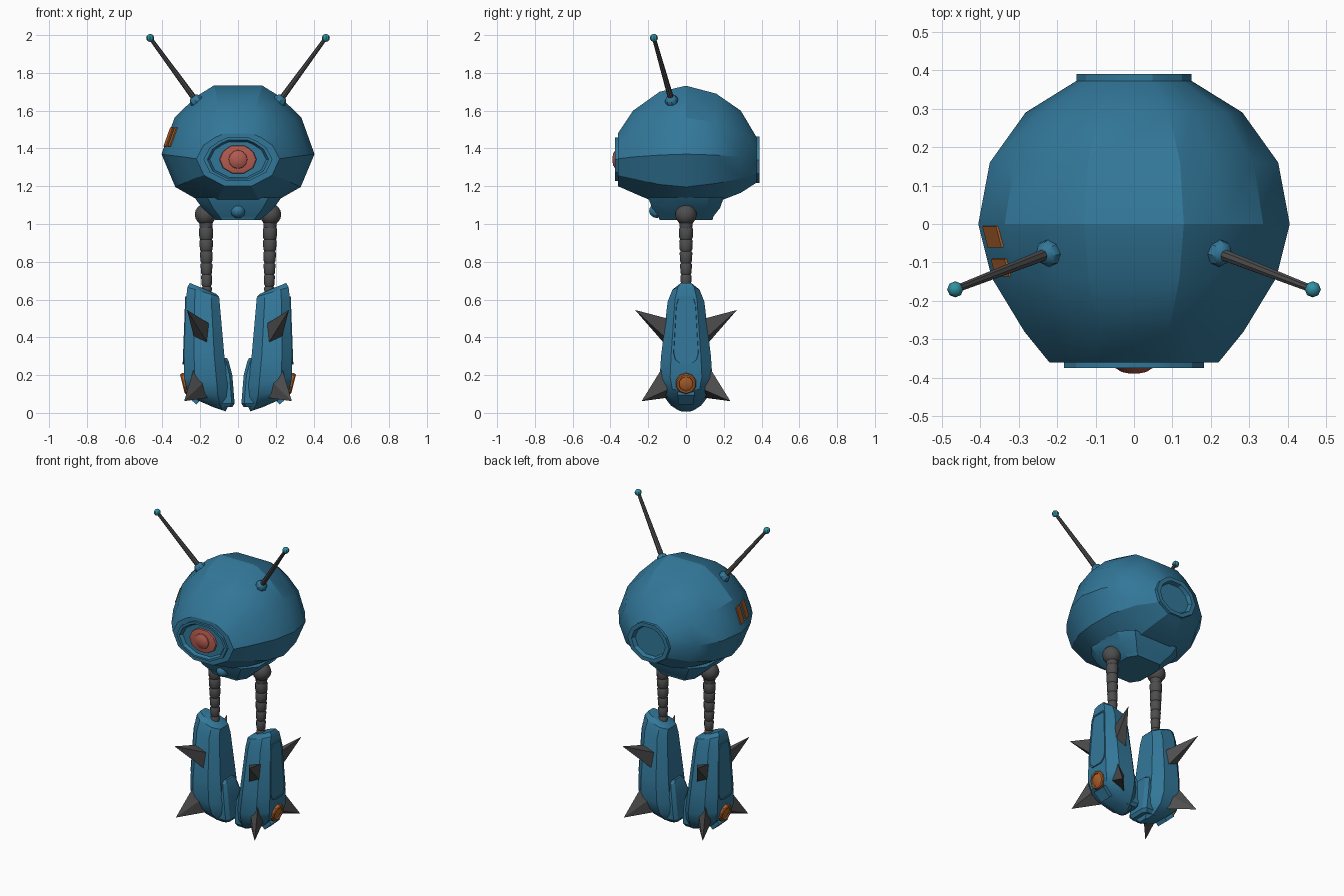
import bpy, bmesh, math
from mathutils import Vector

if "Cube" in bpy.data.objects:
    bpy.data.objects.remove(bpy.data.objects["Cube"])


def material(name, rgb):
    m = bpy.data.materials.new(name)
    m.diffuse_color = (*rgb, 1)
    m.use_nodes = True
    m.node_tree.nodes["Principled BSDF"].inputs["Base Color"].default_value = m.diffuse_color
    return m


BLUE = material("blue paint", (0.032, 0.185, 0.32))
GREY = material("dark grey metal", (0.075, 0.075, 0.075))
RED = material("red lens", (0.45, 0.105, 0.08))
ORANGE = material("orange paint", (0.42, 0.12, 0.025))
TEAL = material("teal tip", (0.03, 0.28, 0.36))


def build(name, verts, faces, mat, angle=25):
    """Mesh object with outward normals, smoothed below the given angle."""
    bm = bmesh.new()
    vs = [bm.verts.new(v) for v in verts]
    for f in faces:
        bm.faces.new([vs[i] for i in f])
    bmesh.ops.recalc_face_normals(bm, faces=bm.faces)
    me = bpy.data.meshes.new(name)
    bm.to_mesh(me)
    bm.free()
    me.materials.append(mat)
    ob = bpy.data.objects.new(name, me)
    bpy.context.collection.objects.link(ob)
    if angle:
        bpy.ops.object.select_all(action='DESELECT')
        ob.select_set(True)
        bpy.context.view_layer.objects.active = ob
        bpy.ops.object.shade_smooth_by_angle(angle=math.radians(angle))
    return ob


def loft(name, rings, mat, angle=25):
    """Skin rings of equal point count and cap both ends."""
    n = len(rings[0])
    verts = [p for r in rings for p in r]
    faces = [(k * n + i, k * n + (i + 1) % n, (k + 1) * n + (i + 1) % n, (k + 1) * n + i)
             for k in range(len(rings) - 1) for i in range(n)]
    last = (len(rings) - 1) * n
    faces += [tuple(range(n)), tuple(range(last, last + n))]
    return build(name, verts, faces, mat, angle)


def lathe(name, start, axis, profile, mat, n=10, angle=35):
    """Turn (distance, radius) pairs around an axis."""
    start = Vector(start)
    q = Vector((0, 0, 1)).rotation_difference(Vector(axis).normalized())
    rings = [[start + q @ Vector((r * math.cos(2 * math.pi * i / n),
                                  r * math.sin(2 * math.pi * i / n), d)) for i in range(n)]
             for d, r in profile]
    return loft(name, rings, mat, angle)


def ball(name, centre, r, mat, n=10, axis=(0, 0, 1)):
    prof = [(-r * math.cos(math.pi * k / 8), max(r * math.sin(math.pi * k / 8), r * 0.02))
            for k in range(9)]
    return lathe(name, centre, axis, prof, mat, n)


# Body cross-section, right half then mirrored
HALF = [(.32, 1), (.55, .84), (.83, .53), (1, 0), (.82, -.6), (.32, -1)]
SECTION = HALF + [(-u, v) for u, v in reversed(HALF)]


def section(y, w, c, up, down):
    return [(u * w, y, c + v * (up if v > 0 else down)) for u, v in SECTION]


# Body with its front frame and rear port, as one skin from front to back
body = loft("body", [section(*s) for s in (
    (-.355, .150, 1.342, .093, .095),
    (-.375, .163, 1.342, .102, .103),
    (-.375, .182, 1.342, .115, .115),
    (-.360, .182, 1.342, .115, .115),
    (-.360, .220, 1.345, .135, .145),
    (-.280, .285, 1.355, .245, .190),
    (-.140, .370, 1.365, .335, .260),
    (0, .405, 1.370, .362, .290),
    (.160, .375, 1.365, .325, .250),
    (.290, .282, 1.355, .245, .190),
    (.372, .150, 1.340, .122, .122),
    (.390, .150, 1.340, .122, .122),
    (.390, .122, 1.340, .098, .098),
    (.365, .112, 1.340, .090, .090))], BLUE)

# Belly block under the body, with a round stud at the front
def belly_ring(z, x, y):
    return [(x, -y * .6, z), (x * .7, -y, z), (-x * .7, -y, z), (-x, -y * .6, z),
            (-x, y * .6, z), (-x * .7, y, z), (x * .7, y, z), (x, y * .6, z)]


loft("belly", [belly_ring(1.02, .12, .14), belly_ring(1.04, .14, .145),
               belly_ring(1.085, .19, .18), belly_ring(1.14, .23, .20)], BLUE)
ball("belly_stud", (0, -.155, 1.07), .04, BLUE, 10, (0, 1, 0))

# Eye: faceted lens and central dome
loft("eye_lens", [section(-.35, .10, 1.342, .075, .075),
                  section(-.366, .095, 1.342, .072, .072),
                  section(-.371, .07, 1.342, .055, .055)], RED)
lathe("eye_dome", (0, -.365, 1.342), (0, -1, 0),
      [(0, .052), (.010, .048), (.020, .032), (.024, .012)], RED, 12)

# Two painted bars on the left flank, laid on the body surface
bpy.context.view_layer.update()
for k, (ya, yb) in enumerate(((-.06, -.005), (-.135, -.09))):
    pts = []
    for off in (.006, -.004):
        for i in range(5):
            for j in range(5):
                p = Vector((-1, ya + (yb - ya) * i / 4, 1.41 + .10 * j / 4))
                hit, loc, nor, idx = body.ray_cast(p, Vector((1, 0, 0)))
                pts.append(loc + nor * off)
    quads = [(i * 5 + j, i * 5 + j + 1, i * 5 + j + 6, i * 5 + j + 5)
             for i in range(4) for j in range(4)]
    rim = [(0, j) for j in range(4)] + [(i, 4) for i in range(4)] \
        + [(4, j) for j in range(4, 0, -1)] + [(i, 0) for i in range(4, 0, -1)]
    rim = [i * 5 + j for i, j in rim]
    sides = [(a, b, b + 25, a + 25) for a, b in zip(rim, rim[1:] + rim[:1])]
    build(f"flank_bar_{k}", pts, quads + [tuple(i + 25 for i in f) for f in quads] + sides, ORANGE)


def leg_ring(s, z_in, z_out, x_in, x_out, hy):
    """Eight-sided ring whose height slopes from inner to outer side."""
    pts = []
    for t, f in ((1, .6), (.75, 1), (.25, 1), (0, .6), (0, -.6), (.25, -1), (.75, -1), (1, -.6)):
        pts.append((s * (x_in + (x_out - x_in) * t), f * hy, z_in + (z_out - z_in) * t))
    return pts


def spike(name, s, d, base, tip):
    """Four-sided spike; base holds (x, z) corners, d is front or back."""
    verts = [(s * x, d * .10, z) for x, z in base] + [(s * tip[0], d * tip[1], tip[2])]
    build(name, verts, [(0, 1, 2, 3)] + [(i, (i + 1) % 4, 4) for i in range(4)], GREY, 0)


for s, side in ((-1, "left"), (1, "right")):
    # Antenna
    root, tip = Vector((s * .22, -.075, 1.65)), Vector((s * .465, -.17, 1.985))
    length = (tip - root).length
    ball(f"{side}_antenna_socket", root, .036, BLUE, 8, tip - root)
    lathe(f"{side}_antenna_rod", root, tip - root, [(0, .016), (length, .010)], GREY, 8)
    ball(f"{side}_antenna_tip", tip, .021, TEAL, 8)

    # Hip joint and segmented upper leg
    ball(f"{side}_hip", (s * .172, 0, 1.05), .057, GREY, 12)
    prof = [(0, .040)]
    for k in range(6):
        z, r = .06 + k * .062, .038 - k * .0022
        prof += [(z, r - .005), (z + .008, r), (z + .052, r - .002), (z + .062, r - .007)]
    lathe(f"{side}_upper_leg", (s * .17, 0, 1.04), (-s * .012, 0, -1), prof, GREY, 12)

    # Armoured lower leg
    loft(f"{side}_lower_leg", [leg_ring(s, *r) for r in (
        (.630, .688, .115, .255, .045),
        (.615, .665, .100, .268, .072),
        (.560, .600, .095, .275, .097),
        (.300, .300, .072, .286, .132),
        (.150, .190, .055, .286, .140),
        (.080, .125, .052, .272, .120),
        (.030, .065, .055, .210, .080),
        (.008, .030, .065, .130, .040))], BLUE, 30)

    # Inner ankle guard
    loft(f"{side}_ankle_guard", [[(s * x, y, z) for x, y in (
        (.11, hy), (xi + .015, hy), (xi, hy * .7), (xi, -hy * .7), (xi + .015, -hy), (.11, -hy))]
        for z, xi, hy in ((.29, .058, .045), (.275, .050, .065), (.20, .030, .085),
                          (.05, .018, .080), (.03, .030, .065))], BLUE)

    # Raised panel on the outer face: rim step and inner field
    outline = [(.045, .615), (.058, .58), (.075, .31), (.065, .275), (.04, .255)]
    outline += [(-y, z) for y, z in reversed(outline)]

    def panel_ring(k, off):
        return [(s * (.275 + (.60 - z) * .037 + off), y * k, .43 + (z - .43) * (1 - (1 - k) * .4))
                for y, z in outline]
    loft(f"{side}_outer_panel", [panel_ring(1, -.02), panel_ring(1, .005), panel_ring(.88, .005),
                                 panel_ring(.86, .001)], BLUE)

    # Round lamp and the small plate below it
    lathe(f"{side}_lamp", (s * .265, 0, .16), (s, 0, -.25),
          [(0, .056), (.024, .056), (.030, .050), (.030, .040), (.024, .037), (.029, .022)],
          ORANGE, 10)
    loft(f"{side}_toe_plate", [[(s * (x + dx), y, z + dz) for x, y, z in (
        (.268, -.045, .100), (.268, .045, .100), (.215, .04, .050), (.215, -.04, .050))]
        for dx, dz in ((-.015, .015), (.006, -.006))], BLUE)

    # Front and back spikes
    for d, end in ((-1, "front"), (1, "back")):
        spike(f"{side}_{end}_upper_spike", s, d,
              [(.15, .35), (.23, .39), (.235, .50), (.148, .47)], (.27, .27, .545))
        spike(f"{side}_{end}_lower_spike", s, d,
              [(.16, .08), (.25, .12), (.22, .28), (.155, .19)], (.285, .235, .062))
